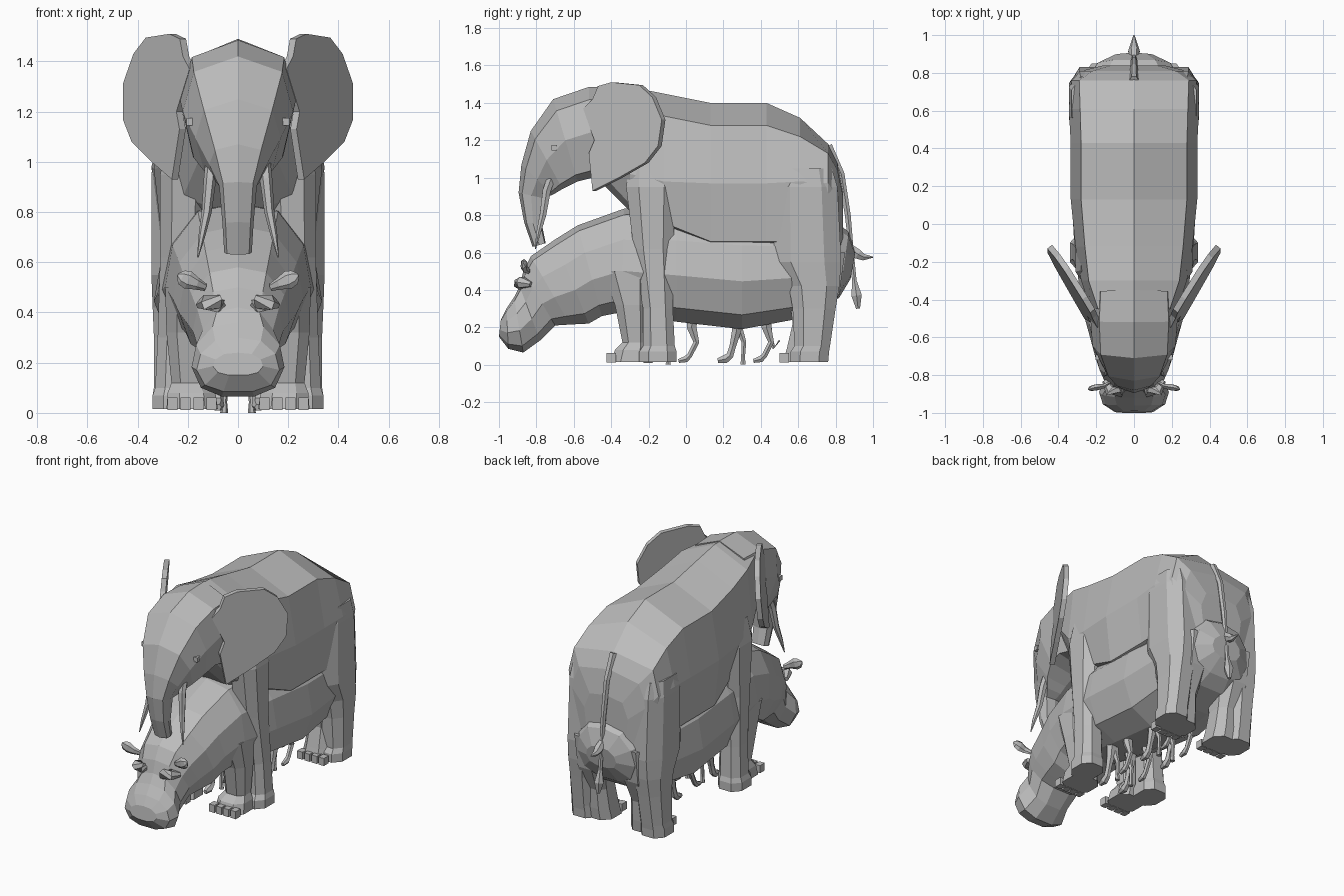
import bpy, bmesh, math
from mathutils import Vector

grey = bpy.data.materials.new("plain grey")
grey.diffuse_color = (0.5, 0.5, 0.5, 1)


def loft(name, rings, mirror=False):
    """Skin a list of closed rings, cap both ends, optionally mirror over x."""
    bm = bmesh.new()
    for s in ((1, -1) if mirror else (1,)):
        vs = [[bm.verts.new((p[0] * s, p[1], p[2])) for p in r] for r in rings]
        n = len(vs[0])
        for a, b in zip(vs, vs[1:]):
            for i in range(n):
                j = (i + 1) % n
                bm.faces.new((a[i], a[j], b[j], b[i]))
        bm.faces.new(vs[0])
        bm.faces.new(vs[-1])
    bmesh.ops.recalc_face_normals(bm, faces=bm.faces)
    me = bpy.data.meshes.new(name)
    bm.to_mesh(me)
    bm.free()
    me.materials.append(grey)
    ob = bpy.data.objects.new(name, me)
    bpy.context.collection.objects.link(ob)
    return ob


def spine(name, shape, stations):
    """Loft a half cross-section; station = top y, z, bottom y, z, half width."""
    rings = []
    for yt, zt, yb, zb, w in stations:
        half = [(u * w, yb + (yt - yb) * v, zb + (zt - zb) * v) for u, v in shape]
        rings.append(half + [(-x, y, z) for x, y, z in half[-2:0:-1]])
    return loft(name, rings)


def leg(name, levels):
    """Pair of chamfered legs; level = z, x0, x1, y0, y1."""
    rings = []
    for z, x0, x1, y0, y1 in levels:
        cx, cy, rx, ry = (x0 + x1) / 2, (y0 + y1) / 2, (x1 - x0) / 2, (y1 - y0) / 2
        rings.append([(cx + rx * a, cy + ry * b, z) for a, b in
                      ((1, .5), (.5, 1), (-.5, 1), (-1, .5),
                       (-1, -.5), (-.5, -1), (.5, -1), (1, -.5))])
    return loft(name, rings, True)


def tube(name, path, radii, sides=6, mirror=True, flat=1.0):
    """Tapered tube along a path."""
    pts = [Vector(p) for p in path]
    rings = []
    for i, p in enumerate(pts):
        d = (pts[min(i + 1, len(pts) - 1)] - pts[max(i - 1, 0)]).normalized()
        ref = Vector((1, 0, 0)) if abs(d.x) < .8 else Vector((0, 0, 1))
        u = (ref - d * ref.dot(d)).normalized()
        v = d.cross(u)
        rings.append([p + radii[i] * (u * math.cos(t) + v * flat * math.sin(t))
                      for t in (2 * math.pi * k / sides for k in range(sides))])
    return loft(name, rings, mirror)


def box(name, c, h):
    rings = [[(c[0] + a * h[0], c[1] + b * h[1], c[2] + s * h[2])
              for a, b in ((-1, -1), (1, -1), (1, 1), (-1, 1))] for s in (-1, 1)]
    return loft(name, rings, True)


# elephant body: y, top z, shoulder x z, side x z, low x z, belly z
rings = []
for y, t, xs, zs, xm, zm, xl, zl, b in (
        (-.45, 1.485, .19, 1.40, .23, 1.18, .15, 1.02, .97),
        (-.30, 1.485, .24, 1.38, .28, 1.02, .22, .86, .82),
        (-.12, 1.45, .26, 1.33, .31, .98, .26, .76, .70),
        (.13, 1.40, .28, 1.28, .335, .97, .30, .66, .61),
        (.43, 1.40, .28, 1.28, .335, .97, .30, .66, .61),
        (.61, 1.32, .285, 1.22, .345, .98, .31, .66, .6),
        (.76, 1.18, .29, 1.13, .33, .97, .29, .66, .6),
        (.81, 1.08, .22, 1.04, .28, .9, .25, .64, .6),
        (.84, .92, .12, .9, .16, .8, .14, .64, .6)):
    half = [(0, y, t), (xs, y, zs), (xm, y, zm), (xl, y, zl), (xl * .5, y, b), (0, y, b)]
    rings.append(half + [(-p[0], p[1], p[2]) for p in half[-2:0:-1]])
loft("elephant_body", rings)

# elephant head and trunk
spine("elephant_head_and_trunk",
      [(0, 1), (.8, .86), (1, .5), (.8, .08), (0, 0)],
      [(-.35, 1.49, -.38, .97, .22), (-.52, 1.485, -.50, 1.0, .23),
       (-.71, 1.42, -.58, .98, .22), (-.83, 1.25, -.66, .94, .17),
       (-.88, 1.07, -.71, .91, .115), (-.895, .92, -.76, .89, .075),
       (-.865, .76, -.77, .75, .062), (-.82, .63, -.75, .65, .055)])

# elephant ears: flared thin plates
outline = [(-.55, 1.37), (-.50, 1.42), (-.47, 1.49), (-.40, 1.51), (-.25, 1.495),
           (-.18, 1.43), (-.13, 1.31), (-.15, 1.17), (-.22, 1.08), (-.36, 1.0),
           (-.50, .93), (-.52, 1.13), (-.49, 1.2)]
ear = [(.2 + .62 * (y + .52) + .09 * (1.5 - z), y, z) for y, z in outline]
loft("elephant_ears", [ear, [(x - .025, y + .02, z) for x, y, z in ear]], True)

# elephant tusks, eyes and tail
tube("elephant_tusks", [(.105, -.72, 1.0), (.112, -.745, .93), (.125, -.765, .80),
                        (.145, -.79, .70), (.16, -.805, .62)],
     [.025, .025, .02, .013, .003])
box("elephant_eyes", (.19, -.705, 1.16), (.015, .015, .015))
tube("elephant_tail", [(0, .76, 1.17), (0, .83, 1.02), (0, .865, .8), (0, .885, .6),
                       (0, .90, .45), (0, .912, .37), (0, .92, .30)],
     [.025, .02, .018, .014, .014, .032, .012], mirror=False)

# elephant legs
leg("elephant_front_legs",
    [(1.1, .14, .28, -.30, -.08), (.95, .12, .31, -.32, -.05), (.62, .13, .31, -.28, -.07),
     (.30, .17, .32, -.23, -.07), (.10, .17, .33, -.23, -.06), (.07, .165, .34, -.25, -.05),
     (.015, .165, .34, -.25, -.05)])
leg("elephant_hind_legs",
    [(1.05, .14, .33, .50, .78), (.95, .12, .345, .47, .81), (.55, .12, .345, .47, .83),
     (.42, .14, .34, .55, .82), (.30, .16, .335, .57, .80), (.10, .17, .335, .58, .77),
     (.07, .165, .34, .56, .765), (.015, .165, .34, .56, .76)])

# hippo body and head
spine("hippo_body",
      [(0, 1), (.55, .94), (.9, .7), (1, .4), (.8, .12), (.35, 0), (0, 0)],
      [(-.99, .24, -1.0, .15, .10), (-.96, .30, -.95, .085, .165),
       (-.92, .36, -.87, .065, .185), (-.89, .42, -.78, .13, .155),
       (-.87, .50, -.70, .21, .18), (-.83, .58, -.62, .215, .205),
       (-.70, .67, -.52, .22, .235), (-.58, .745, -.45, .26, .26),
       (-.33, .835, -.35, .28, .29), (-.05, .85, -.05, .23, .32),
       (.30, .83, .30, .19, .335), (.57, .80, .57, .24, .32),
       (.78, .78, .74, .30, .27), (.87, .71, .82, .36, .21),
       (.905, .60, .88, .46, .11)])

# hippo legs, toes
leg("hippo_front_legs",
    [(.50, .10, .29, -.45, -.18), (.32, .12, .285, -.38, -.20), (.12, .12, .265, -.34, -.21),
     (.08, .09, .28, -.38, -.20), (.015, .08, .285, -.40, -.20)])
leg("hippo_hind_legs",
    [(.60, .06, .28, .50, .85), (.38, .07, .27, .55, .82), (.22, .09, .25, .57, .75),
     (.09, .08, .26, .54, .74), (.015, .07, .265, .52, .73)])
for i in range(4):
    for end, y in (("front", -.40), ("hind", .525)):
        box(f"hippo_{end}_toes_{i + 1}", (.105 + i * .052, y, .037), (.02, .025, .025))

# hippo ears, brows, tail
tube("hippo_ears", [(.13, -.84, .50), (.165, -.86, .515), (.20, -.865, .53),
                    (.225, -.87, .54), (.24, -.875, .55)],
     [.015, .025, .037, .03, .008], flat=.5)
tube("hippo_brows", [(.06, -.86, .43), (.075, -.89, .435), (.125, -.88, .44), (.155, -.83, .43)],
     [.02, .034, .034, .015])
tube("hippo_tail", [(0, .86, .64), (0, .92, .59), (0, .95, .575), (0, 1.0, .575)],
     [.02, .03, .02, .003], mirror=False)

# small animals under the belly: only thin legs show
for k, off in enumerate((0, -.40)):
    n = "hind" if k == 0 else "front"
    tube(f"small_paw_{n}_legs",
         [(.085, .29 + off, .34), (.08, .27 + off, .18), (.08, .25 + off, .10),
          (.08, .235 + off, .05), (.08, .21 + off, .03), (.08, .17 + off, .022)],
         [.04, .028, .02, .022, .026, .014])
    tube(f"small_hoof_{n}_legs",
         [(.055, .27 + off, .34), (.055, .285 + off, .19), (.055, .31 + off, .12),
          (.055, .305 + off, .04), (.055, .305 + off, 0)],
         [.03, .022, .014, .012, .016])
    tube(f"slim_paw_{n}_legs",
         [(.075, .44 + off, .34), (.075, .43 + off, .2), (.075, .455 + off, .12),
          (.075, .42 + off, .05), (.075, .40 + off, .03), (.075, .36 + off, .02)],
         [.04, .03, .018, .016, .02, .012])
tube("small_tail", [(0, .44, .3), (0, .45, .16), (0, .47, .09), (0, .50, .13)],
     [.015, .012, .012, .005], mirror=False)
